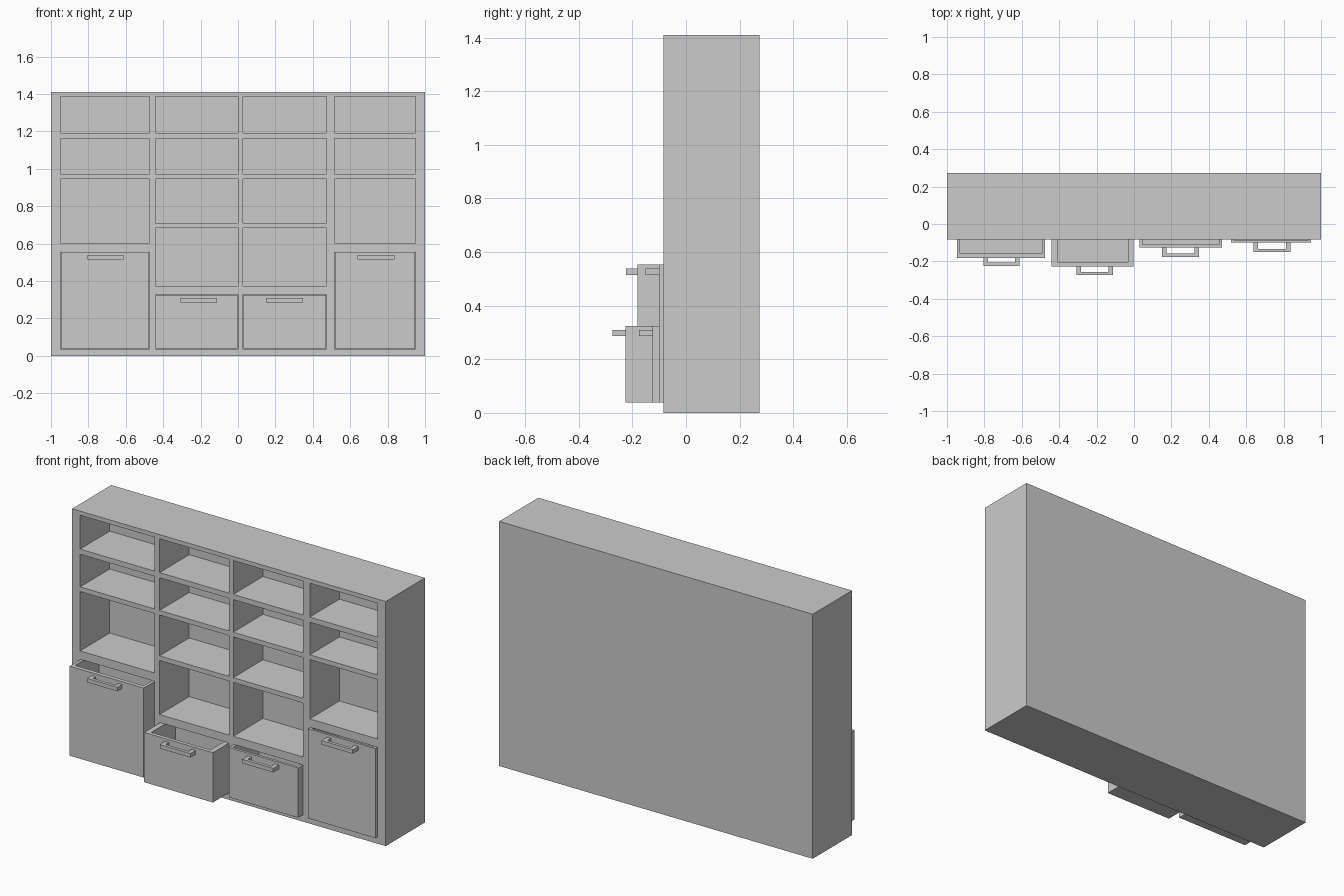
import bpy, bmesh
from mathutils import Vector

if "Cube" in bpy.data.objects:
    bpy.data.objects.remove(bpy.data.objects["Cube"])


def boxes_object(name, boxes):
    """One object made of axis-aligned boxes given as (min corner, max corner)."""
    bm = bmesh.new()
    for lo, hi in boxes:
        lo, hi = Vector(lo), Vector(hi)
        for v in bmesh.ops.create_cube(bm, size=1)["verts"]:
            v.co = Vector(lo[i] + (v.co[i] + 0.5) * (hi[i] - lo[i]) for i in range(3))
    mesh = bpy.data.meshes.new(name)
    bm.to_mesh(mesh)
    bm.free()
    obj = bpy.data.objects.new(name, mesh)
    bpy.context.collection.objects.link(obj)
    return obj


def carved_box(name, outer, holes):
    """A box with box-shaped holes cut out of it."""
    obj = boxes_object(name, [outer])
    cutter = boxes_object(name + "_cutter", holes)
    cutter.hide_render = True
    mod = obj.modifiers.new("holes", "BOOLEAN")
    mod.operation, mod.solver, mod.object = "DIFFERENCE", "EXACT", cutter
    bpy.context.view_layer.objects.active = obj
    bpy.ops.object.modifier_apply(modifier=mod.name)
    bpy.data.objects.remove(cutter)
    return obj


def handle(name, x0, x1, z0, z1, y_face, reach):
    """U-shaped pull: a flat profile pushed out of the drawer front."""
    leg, bar = 0.024, 0.018
    y = y_face - reach
    return carved_box(name, ((x0, y, z0), (x1, y_face, z1)),
                      [((x0 + leg, y + bar, z0 - 0.1), (x1 - leg, y_face + 0.1, z1 + 0.1))])


FRONT, BACK, HEIGHT = -0.083, 0.274, 1.41
CAVITY = 0.27                                   # depth of every compartment

columns = [(-0.949, -0.473), (-0.442, 0.0), (0.028, 0.472), (0.516, 0.948)]
outer_rows = [(0.036, 0.556), (0.604, 0.946), (0.973, 1.161), (1.191, 1.386)]
inner_rows = [(0.036, 0.327), (0.373, 0.684), (0.711, 0.946), (0.973, 1.161), (1.191, 1.386)]
rows = [outer_rows, inner_rows, inner_rows, outer_rows]

# Cabinet carcass with all compartments
openings = [((x0, FRONT - 0.1, z0), (x1, FRONT + CAVITY, z1))
            for (x0, x1), col in zip(columns, rows) for z0, z1 in col]
carved_box("cabinet", ((-1, FRONT, 0), (1, BACK, HEIGHT)), openings)

# Drawers: front position, side wall, front wall, handle start and end, handle reach
drawers = [
    (-0.181, 0.018, 0.024, -0.805, -0.612, 0.043),
    (-0.226, 0.030, 0.022, -0.307, -0.112, 0.048),
    (-0.125, 0.016, 0.015, 0.150, 0.348, 0.051),
    (-0.100, 0.016, 0.013, 0.639, 0.837, 0.051),
]
GAP, LENGTH, FLOOR = 0.002, 0.265, 0.02
for i, (y, side, face, hx0, hx1, reach) in enumerate(drawers):
    x0, x1 = columns[i][0] + GAP, columns[i][1] - GAP
    z0, z1 = rows[i][0][0] + GAP, rows[i][0][1] - GAP
    carved_box(f"drawer_{i + 1}", ((x0, y, z0), (x1, y + LENGTH, z1)),
               [((x0 + side, y + face, z0 + FLOOR), (x1 - side, y + LENGTH - face, z1 + 0.1))])
    handle(f"drawer_handle_{i + 1}", hx0, hx1, z1 - 0.039, z1 - 0.016, y, reach)
